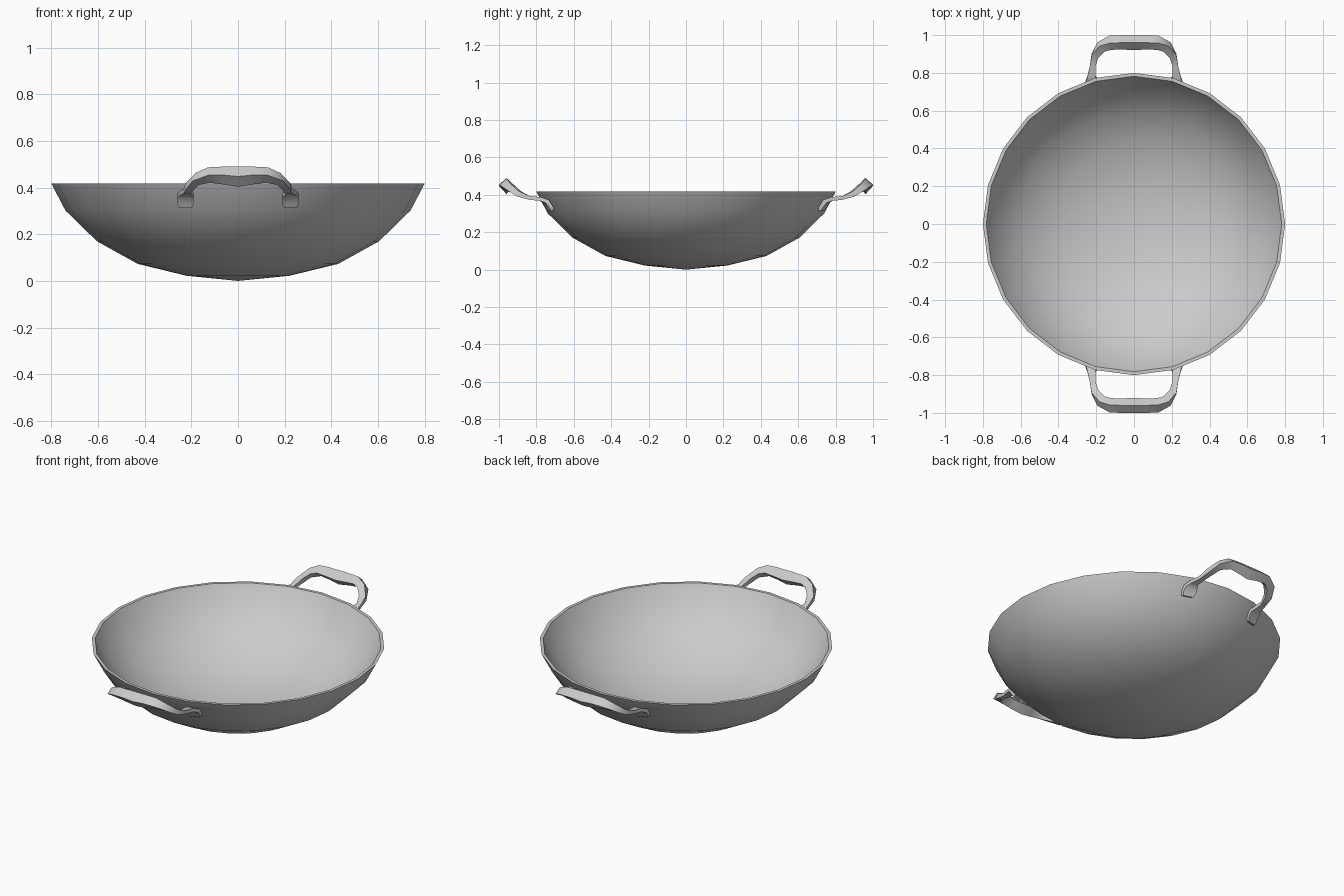
import bpy, bmesh
from math import sin, cos, pi, radians
from mathutils import Vector

if "Cube" in bpy.data.objects:
    bpy.data.objects.remove(bpy.data.objects["Cube"])


def finish(bm, name, angle=40):
    bmesh.ops.recalc_face_normals(bm, faces=bm.faces)
    me = bpy.data.meshes.new(name)
    bm.to_mesh(me)
    bm.free()
    ob = bpy.data.objects.new(name, me)
    bpy.context.collection.objects.link(ob)
    bpy.ops.object.select_all(action='DESELECT')
    bpy.context.view_layer.objects.active = ob
    ob.select_set(True)
    bpy.ops.object.shade_smooth_by_angle(angle=radians(angle))
    return ob


# Bowl: outer and inner profile lathed in 24 steps
SIDES = 24
profile = [(0, 0), (.22, .022), (.43, .073), (.605, .17), (.74, .302), (.8, .417),
           (.782, .417), (.724, .311), (.593, .184), (.423, .09), (.217, .039), (0, .018)]
bm = bmesh.new()
rings = []
for r, z in profile:
    if r == 0:
        rings.append([bm.verts.new((0, 0, z))] * SIDES)
    else:
        rings.append([bm.verts.new((r * cos(2 * pi * i / SIDES), r * sin(2 * pi * i / SIDES), z))
                      for i in range(SIDES)])
for a, b in zip(rings, rings[1:]):
    for i in range(SIDES):
        j = (i + 1) % SIDES
        bm.faces.new(dict.fromkeys((a[i], a[j], b[j], b[i])))
finish(bm, "bowl")

# Handle: centre, half width vector, half thickness vector from grip middle to pad
half = [
    ((0, .960, .447), (0, .020, .022), (0, -.020, .021)),
    ((.065, .962, .452), (0, .018, .020), (0, -.020, .018)),
    ((.125, .960, .454), (.004, .018, .016), (0, -.020, .017)),
    ((.175, .937, .437), (.014, .014, .008), (-.006, -.010, .017)),
    ((.207, .890, .404), (.018, .006, 0), (0, -.004, .014)),
    ((.219, .835, .383), (.015, 0, 0), (0, 0, .010)),
    ((.225, .780, .378), (.022, 0, 0), (0, -.003, .010)),
    ((.225, .750, .365), (.034, -.008, 0), (0, -.008, .008)),
    ((.225, .731, .335), (.035, -.010, 0), (0, -.010, .004)),
    ((.225, .721, .316), (.027, -.008, 0), (0, -.009, .003)),
]
bm = bmesh.new()
loops = []
for side, stations in ((-1, half[:0:-1]), (1, half)):
    for c, u, v in stations:
        c, u, v = Vector(c), Vector(u), Vector(v)
        pts = [c + u + v, c + u - v, c - u - v, c - u + v]
        loops.append([bm.verts.new((p.x * side, p.y, p.z)) for p in pts])
for a, b in zip(loops, loops[1:]):
    for i in range(4):
        j = (i + 1) % 4
        bm.faces.new((a[i], a[j], b[j], b[i]))
bm.faces.new(loops[0])
bm.faces.new(loops[-1])
handle = finish(bm, "handles")
mirror = handle.modifiers.new("front_and_back", 'MIRROR')
mirror.use_axis = (False, True, False)
